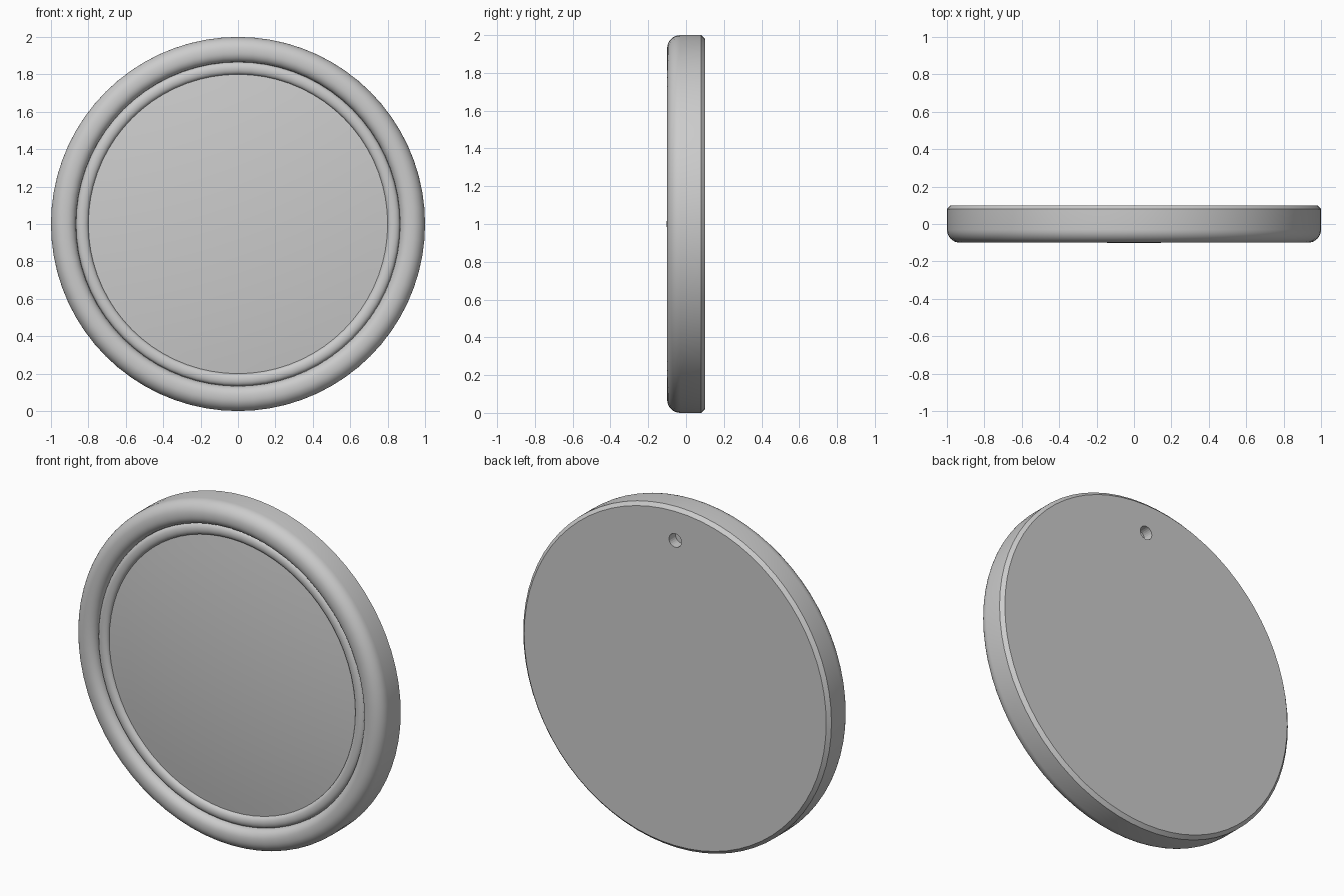
import bpy, bmesh, math

if "Cube" in bpy.data.objects:
    bpy.data.objects.remove(bpy.data.objects["Cube"])

SEG = 72


def arc(cx, cy, rx, ry, a0, a1, n):
    """Elliptical arc of (radius, y) points, angles in degrees."""
    pts = []
    for i in range(n + 1):
        a = math.radians(a0 + (a1 - a0) * i / n)
        pts.append((cx + rx * math.cos(a), cy + ry * math.sin(a)))
    return pts


def lathe(name, profile, angle):
    """Spin a (radius, y) profile about the y axis through z = 1."""
    bm = bmesh.new()
    verts = [bm.verts.new((r, y, 1)) for r, y in profile]
    edges = [bm.edges.new(p) for p in zip(verts, verts[1:])]
    bmesh.ops.spin(bm, geom=verts + edges, cent=(0, 0, 1), axis=(0, 1, 0),
                   angle=2 * math.pi, steps=SEG, use_merge=True)
    bmesh.ops.remove_doubles(bm, verts=bm.verts, dist=1e-5)
    bmesh.ops.recalc_face_normals(bm, faces=bm.faces)
    me = bpy.data.meshes.new(name)
    bm.to_mesh(me)
    bm.free()
    ob = bpy.data.objects.new(name, me)
    bpy.context.collection.objects.link(ob)
    bpy.ops.object.select_all(action='DESELECT')
    ob.select_set(True)
    bpy.context.view_layer.objects.active = ob
    bpy.ops.object.shade_smooth_by_angle(angle=math.radians(angle))
    return ob


# Frame: flat chamfered back, rounded rim, groove and inner bead
profile = [(0, 0.1), (0.98, 0.1), (1.0, 0.08)]
profile += arc(0.93, -0.03, 0.07, 0.07, 0, -90, 8)
profile += arc(0.92, -0.055, 0.053, 0.045, -90, -180, 7)
profile += arc(0.833, -0.05, 0.033, 0.022, 0, -180, 8)
profile += [(0.80, -0.03), (0, -0.03)]
frame = lathe("frame", profile, 30)

# Blind hanging hole in the back
bpy.ops.mesh.primitive_cylinder_add(vertices=24, radius=0.04, depth=0.12,
                                    location=(0, 0.1, 1.81),
                                    rotation=(math.pi / 2, 0, 0))
cutter = bpy.context.object
cutter.name = "hanging_hole_cutter"
cutter.hide_render = True
cutter.display_type = 'WIRE'
mod = frame.modifiers.new("hanging_hole", 'BOOLEAN')
mod.operation = 'DIFFERENCE'
mod.solver = 'EXACT'
mod.object = cutter
bpy.context.view_layer.objects.active = frame
bpy.ops.object.modifier_apply(modifier=mod.name)
bpy.data.objects.remove(cutter)

# Slightly domed front panel
dome = [(0.802 * i / 12, -0.102 + 0.052 * (i / 12) ** 2) for i in range(13)]
lathe("domed_panel", dome + [(0.802, -0.032)], 30)
